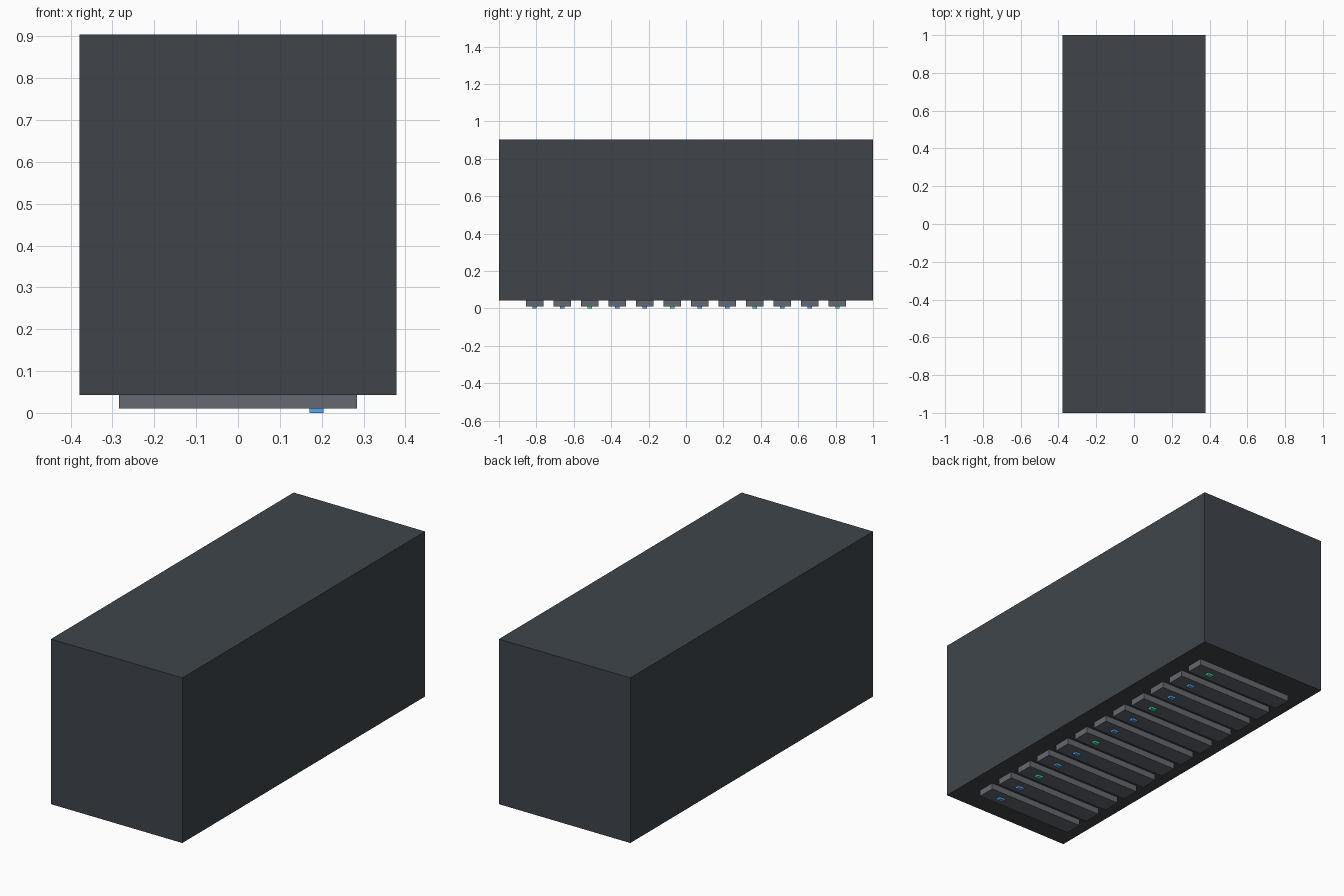
import bpy

if "Cube" in bpy.data.objects:
    bpy.data.objects.remove(bpy.data.objects["Cube"])


def material(name, rgb):
    m = bpy.data.materials.new(name)
    m.diffuse_color = (*rgb, 1)
    m.use_nodes = True
    m.node_tree.nodes["Principled BSDF"].inputs["Base Color"].default_value = m.diffuse_color
    return m


def box(name, x, y, z, mat):
    """Axis-aligned box from (min, max) ranges."""
    ranges = (x, y, z)
    bpy.ops.mesh.primitive_cube_add(size=1, location=[(a + b) / 2 for a, b in ranges])
    ob = bpy.context.object
    ob.name = name
    ob.scale = [b - a for a, b in ranges]
    bpy.ops.object.transform_apply(location=False, rotation=False, scale=True)
    ob.data.materials.append(mat)
    return ob


dark = material("cabinet_dark", (0.05, 0.06, 0.07))
grey = material("unit_grey", (0.13, 0.14, 0.16))
blue = material("light_blue", (0.1, 0.4, 0.9))
green = material("light_green", (0.05, 0.75, 0.35))

# Cabinet body
box("cabinet", (-0.379, 0.379), (-1, 1), (0.043, 0.904), dark)

# Row of rack units on the underside, each with a status light
COUNT, FIRST = 12, -0.809
PITCH = -2 * FIRST / (COUNT - 1)
for i in range(COUNT):
    y = FIRST + i * PITCH
    box(f"rack_unit_{i + 1}", (-0.284, 0.284), (y - 0.047, y + 0.047), (0.01, 0.048), grey)
    box(f"status_light_{i + 1}", (0.171, 0.204), (y - 0.011, y + 0.011), (0, 0.014),
        green if i % 3 == 2 else blue)
